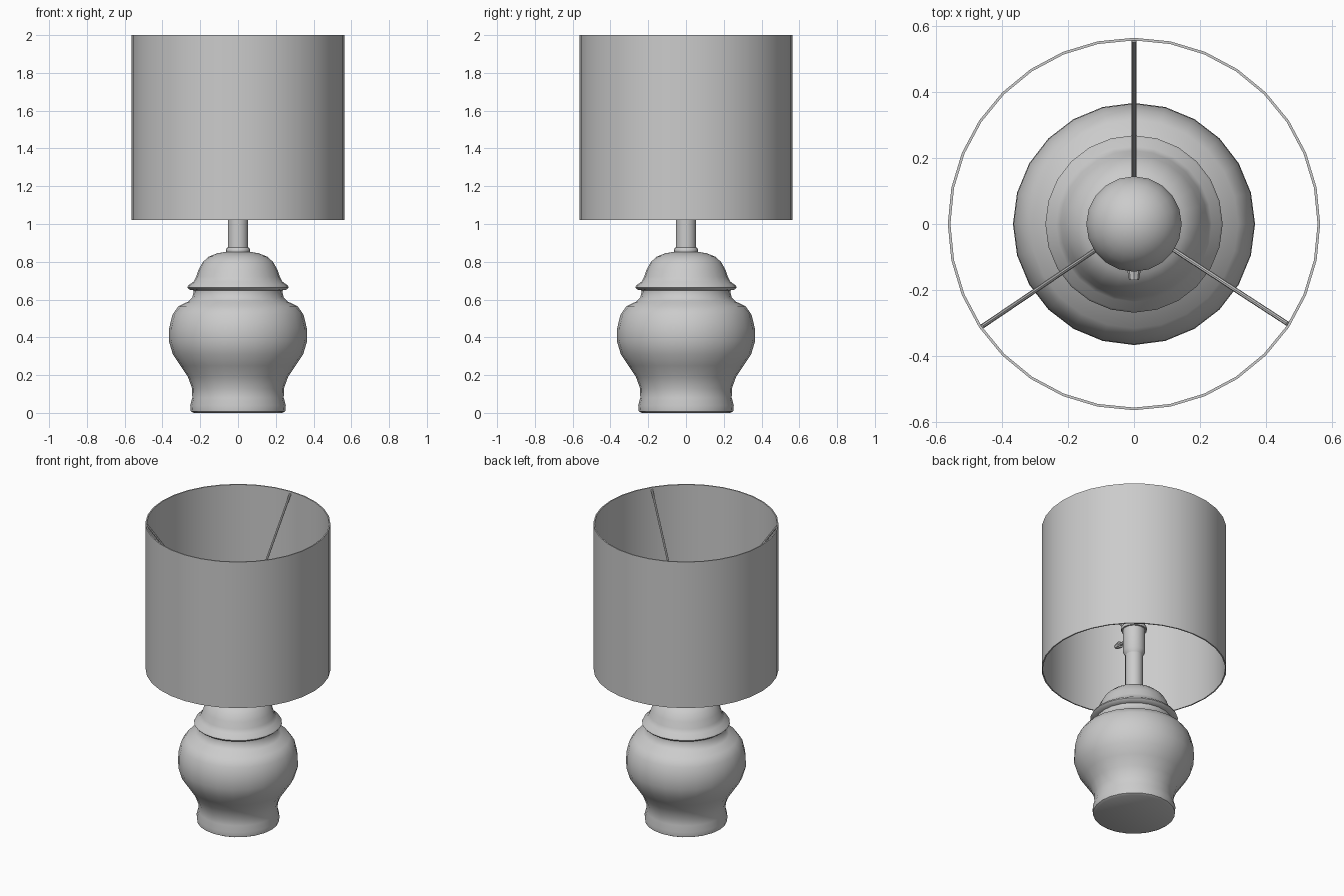
import bpy, bmesh, math
from mathutils import Vector

cube = bpy.data.objects.get("Cube")
if cube:
    bpy.data.objects.remove(cube)

grey = bpy.data.materials.new("plain grey")
grey.use_nodes = True
colour = (0.6, 0.6, 0.6, 1)
grey.diffuse_color = colour
grey.node_tree.nodes["Principled BSDF"].inputs["Base Color"].default_value = colour


def finish(bm, name, angle=40):
    bmesh.ops.recalc_face_normals(bm, faces=bm.faces)
    mesh = bpy.data.meshes.new(name)
    bm.to_mesh(mesh)
    bm.free()
    mesh.materials.append(grey)
    obj = bpy.data.objects.new(name, mesh)
    bpy.context.collection.objects.link(obj)
    bpy.ops.object.select_all(action='DESELECT')
    obj.select_set(True)
    bpy.context.view_layer.objects.active = obj
    bpy.ops.object.shade_smooth_by_angle(angle=math.radians(angle))
    return obj


def lathe(name, profile, sides=24, closed=False, angle=40):
    """Spin a list of (radius, height) points around the z axis."""
    bm = bmesh.new()
    verts = [bm.verts.new((r, 0, z)) for r, z in profile]
    pairs = list(zip(verts, verts[1:]))
    if closed:
        pairs.append((verts[-1], verts[0]))
    edges = [bm.edges.new(p) for p in pairs]
    bmesh.ops.spin(bm, geom=verts + edges, axis=(0, 0, 1), cent=(0, 0, 0),
                   angle=math.tau, steps=sides)
    bmesh.ops.remove_doubles(bm, verts=bm.verts, dist=0.0005)
    return finish(bm, name, angle)


def rod(name, start, end, radius, sides=8, tip=None):
    """Capped cylinder or cone between two points."""
    start, end = Vector(start), Vector(end)
    axis = end - start
    bm = bmesh.new()
    bmesh.ops.create_cone(bm, cap_ends=True, segments=sides, radius1=radius,
                          radius2=radius if tip is None else tip, depth=axis.length)
    bm.transform(axis.to_track_quat('Z', 'Y').to_matrix().to_4x4())
    bmesh.ops.translate(bm, verts=bm.verts, vec=(start + end) / 2)
    return finish(bm, name)


# Ceramic jar
lathe("jar_body", [
    (0, 0), (.235, 0), (.25, .008), (.253, .04), (.242, .08), (.243, .13),
    (.265, .19), (.305, .25), (.345, .31), (.366, .38), (.364, .45),
    (.347, .52), (.315, .565), (.262, .59), (.242, .61), (.235, .64),
    (.235, .67)])

# Domed jar lid with flared rim
lathe("jar_lid", [
    (.23, .648), (.256, .652), (.268, .664), (.262, .676), (.235, .695),
    (.222, .72), (.208, .76), (.185, .80), (.155, .827), (.11, .845),
    (.06, .853), (0, .853)])

# Stem with collar
lathe("stem", [
    (0, .85), (.062, .85), (.065, .862), (.06, .873), (.054, .876),
    (.054, 1.12), (0, 1.12)], 16)

# Bulb socket and its turn switch
lathe("socket", [
    (0, 1.11), (.052, 1.11), (.068, 1.14), (.068, 1.36), (.06, 1.38),
    (0, 1.38)], 16)
rod("switch_shaft", (0, -.06, 1.25), (0, -.14, 1.25), .01)
rod("switch_knob", (0, -.13, 1.25), (0, -.17, 1.25), .022, tip=.015)

# Round bulb with neck
globe = [(.145 * math.sin(math.radians(a)), 1.55 - .145 * math.cos(math.radians(a)))
         for a in range(40, 181, 14)]
lathe("bulb", [(0, 1.37), (.05, 1.37), (.056, 1.40)] + globe + [(0, 1.695)], 20)

# Open drum shade
lathe("shade", [(.555, 1.02), (.563, 1.02), (.563, 2), (.555, 2)], 32,
      closed=True)

# Three slanted arms carrying the shade, and the ring they meet
for i, degrees in enumerate((90, 214, 327)):
    c, s = math.cos(math.radians(degrees)), math.sin(math.radians(degrees))
    rod(f"shade_arm_{i + 1}", (.06 * c, .06 * s, 1.3),
        (.555 * c, .555 * s, 1.985), .007)
lathe("arm_ring", [(.06, 1.29), (.078, 1.29), (.078, 1.31), (.06, 1.31)], 16,
      closed=True)
